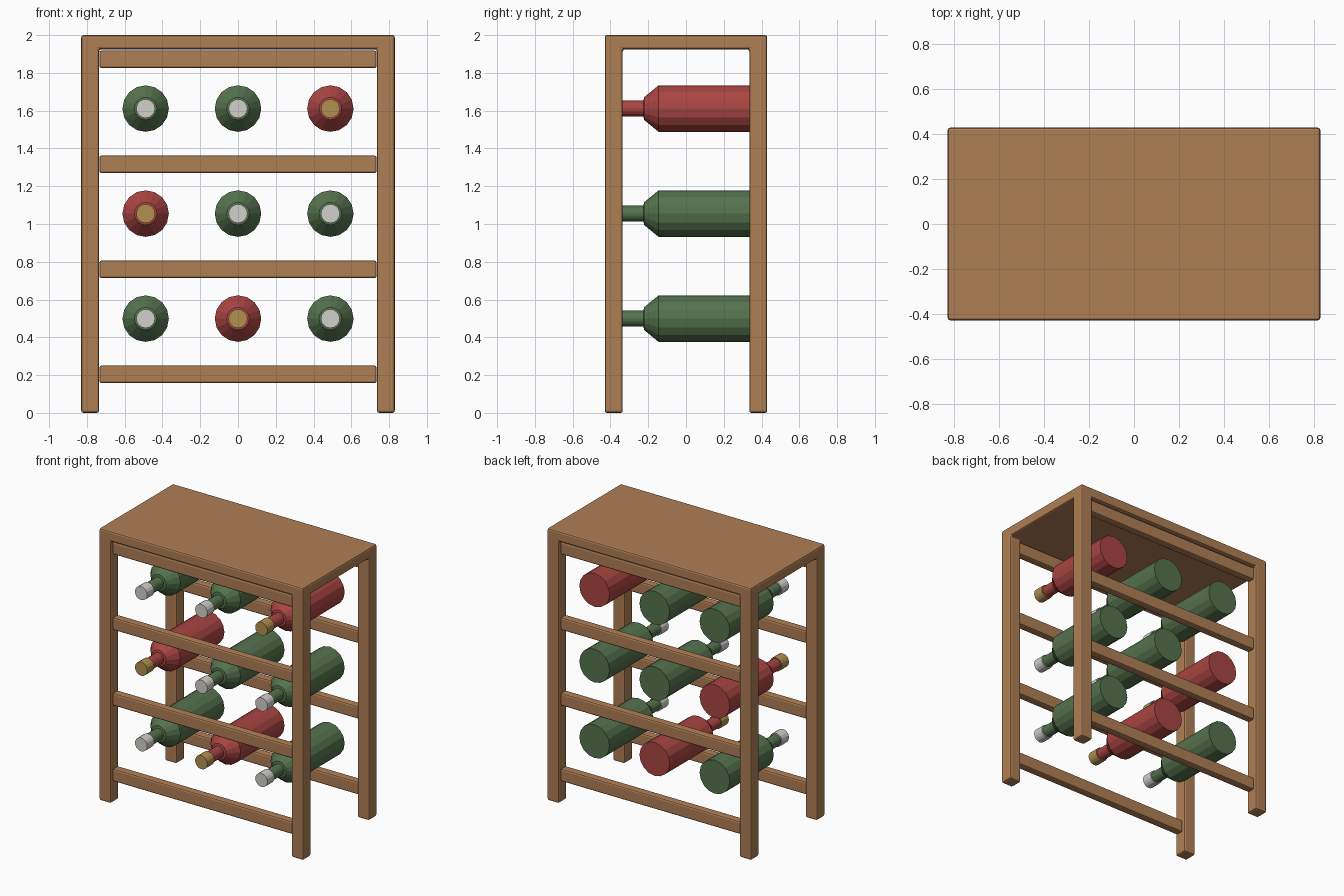
import bpy, bmesh
from math import cos, sin, tau
from mathutils import Vector

if "Cube" in bpy.data.objects:
    bpy.data.objects.remove(bpy.data.objects["Cube"])


def material(name, rgb):
    m = bpy.data.materials.new(name)
    m.diffuse_color = (*rgb, 1)
    m.use_nodes = True
    m.node_tree.nodes["Principled BSDF"].inputs["Base Color"].default_value = m.diffuse_color
    return m


WOOD = material("wood", (0.43, 0.21, 0.09))
GREEN = material("green_glass", (0.09, 0.17, 0.075))
RED = material("red_glass", (0.40, 0.06, 0.055))
SILVER = material("silver_foil", (0.64, 0.63, 0.60))
GOLD = material("gold_foil", (0.45, 0.28, 0.08))


def add_object(name, bm, mat, bevel=0):
    bmesh.ops.recalc_face_normals(bm, faces=bm.faces)
    mesh = bpy.data.meshes.new(name)
    bm.to_mesh(mesh)
    bm.free()
    mesh.materials.append(mat)
    ob = bpy.data.objects.new(name, mesh)
    bpy.context.collection.objects.link(ob)
    if bevel:
        mod = ob.modifiers.new("bevel", 'BEVEL')
        mod.width = bevel
        mod.segments = 2
        mod.limit_method = 'ANGLE'
    return ob


def box(lo, hi):
    bm = bmesh.new()
    lo, hi = Vector(lo), Vector(hi)
    bmesh.ops.create_cube(bm, size=1)
    bmesh.ops.scale(bm, vec=hi - lo, verts=bm.verts)
    bmesh.ops.translate(bm, vec=(lo + hi) / 2, verts=bm.verts)
    return bm


def lathe(name, profile, x, z, mat, sides=16):
    # rings of (y, radius) around an axis running front to back
    bm = bmesh.new()
    rings = [[bm.verts.new((x + r * cos(tau * i / sides), y, z + r * sin(tau * i / sides)))
              for i in range(sides)] for y, r in profile]
    for a, b in zip(rings, rings[1:]):
        for i in range(sides):
            j = (i + 1) % sides
            bm.faces.new((a[i], a[j], b[j], b[i]))
    bm.faces.new(rings[0])
    bm.faces.new(rings[-1])
    return add_object(name, bm, mat)


# Frame: a top board with four legs extruded from its corners
HX, HY, LEG, UNDER = 0.83, 0.43, 0.095, 1.925
bm = box((-HX, -HY, UNDER), (HX, HY, 2))
for axis, half in (((1, 0, 0), HX), ((0, 1, 0), HY)):
    for s in (-1, 1):
        bmesh.ops.bisect_plane(bm, geom=bm.verts[:] + bm.edges[:] + bm.faces[:],
                               plane_co=Vector(axis) * s * (half - LEG), plane_no=axis)
bm.normal_update()
corners = []
for f in bm.faces:
    c = f.calc_center_median()
    if f.normal.z < -0.9 and abs(c.x) > HX - LEG and abs(c.y) > HY - LEG:
        corners.append(f)
feet = bmesh.ops.extrude_discrete_faces(bm, faces=corners)["faces"]
bmesh.ops.translate(bm, vec=(0, 0, -UNDER), verts=[v for f in feet for v in f.verts])
bmesh.ops.remove_doubles(bm, verts=bm.verts, dist=0.0001)
bmesh.ops.dissolve_limit(bm, angle_limit=0.02, verts=bm.verts, edges=bm.edges)
add_object("frame", bm, WOOD, 0.012)

# Rails: four levels, front and back
for level in range(4):
    z = 0.204 + 0.556 * level
    for side, y in (("front", -0.382), ("back", 0.382)):
        bm = box((-0.734, y - 0.03, z - 0.047), (0.734, y + 0.03, z + 0.047))
        add_object(f"{side}_rail_{level + 1}", bm, WOOD, 0.012)

# Bottles: three rows, listed from the bottom
BODY = [(-0.36, 0.042), (-0.225, 0.042), (-0.222, 0.06), (-0.145, 0.123), (0.365, 0.123)]
CAP = [(-0.427, 0.05), (-0.345, 0.05)]
for row, kinds in enumerate(("GRG", "RGG", "GGR")):
    for col, kind in enumerate(kinds):
        x, z = 0.489 * (col - 1), 0.499 + 0.556 * row
        tag = f"{row + 1}_{col + 1}"
        lathe("bottle_" + tag, BODY, x, z, RED if kind == "R" else GREEN)
        lathe("bottle_cap_" + tag, CAP, x, z, GOLD if kind == "R" else SILVER)
